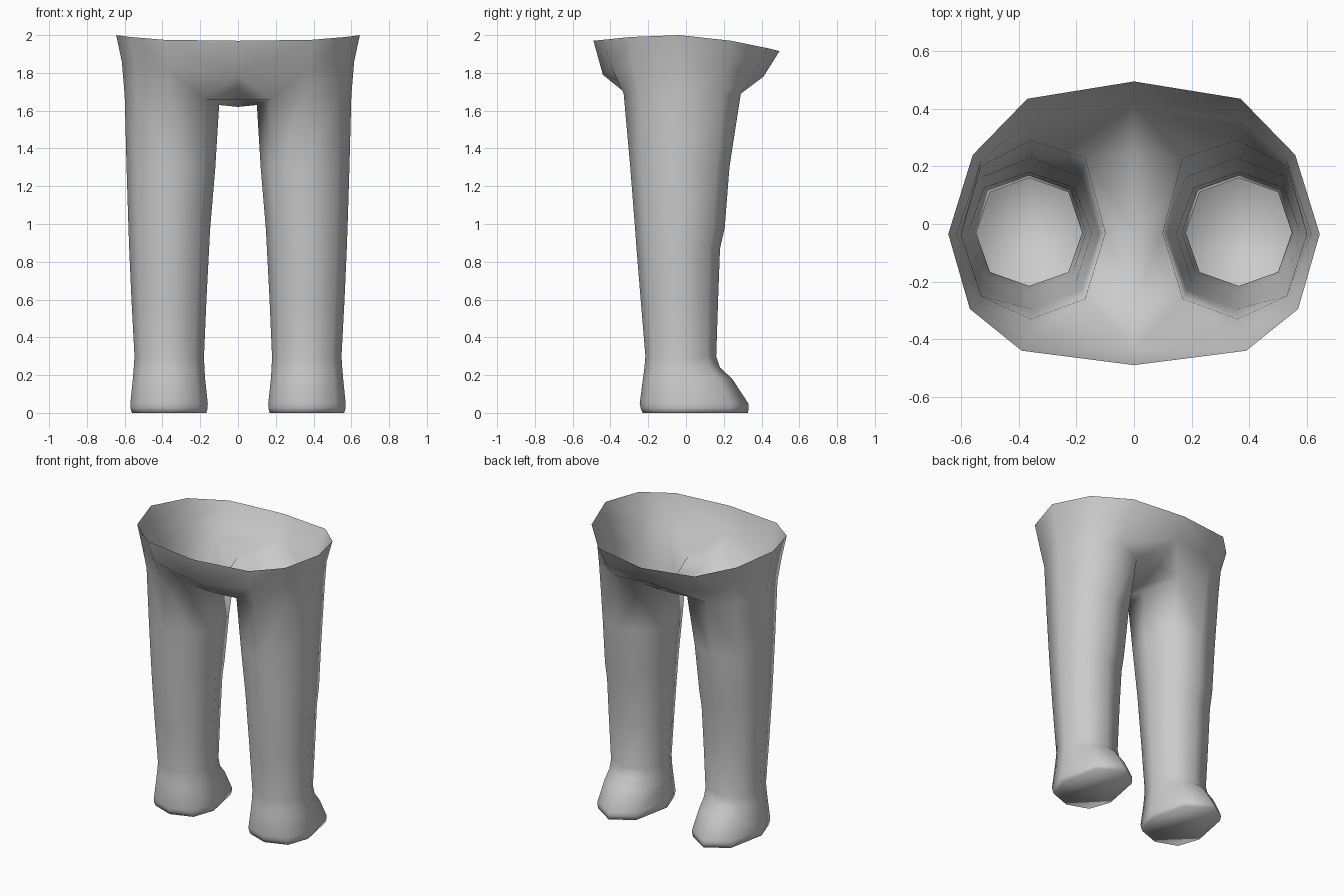
import bpy
import bmesh

cube = bpy.data.objects.get("Cube")
if cube:
    bpy.data.objects.remove(cube, do_unlink=True)

# Plain grey material
grey = bpy.data.materials.new("plain grey")
grey.use_nodes = True
colour = (0.6, 0.6, 0.6, 1)
grey.diffuse_color = colour
grey.node_tree.nodes["Principled BSDF"].inputs["Base Color"].default_value = colour

bm = bmesh.new()
MID_Y = -0.03
D = 0.74


def verts(points):
    return [bm.verts.new(p) for p in points]


def leg_ring(z, inner, outer, front, back):
    """Eight points: back, outer side, front, then inner side."""
    cx, rx = (inner + outer) / 2, (outer - inner) / 2
    steps = [(0, 1), (D, D), (1, 0), (D, -D), (0, -1), (-D, -D), (-1, 0), (-D, D)]
    return verts([(cx + rx * a, MID_Y + b * (back - MID_Y if b > 0 else MID_Y - front), z)
                  for a, b in steps])


def bridge(upper, lower, closed):
    n = len(upper)
    for i in range(n if closed else n - 1):
        j = (i + 1) % n
        bm.faces.new((upper[i], lower[i], lower[j], upper[j]))


# Waist opening and hip loop, from centre back round the side to centre front
waist = verts([(0, 0.495, 1.915), (0.37, 0.435, 1.93), (0.56, 0.24, 1.97), (0.645, -0.035, 2.0),
               (0.57, -0.295, 1.99), (0.39, -0.44, 1.975), (0, -0.49, 1.97)])
hip = verts([(0, 0.41, 1.78), (0.36, 0.36, 1.79), (0.53, 0.22, 1.83), (0.615, -0.035, 1.86),
             (0.54, -0.285, 1.84), (0.37, -0.39, 1.82), (0, -0.44, 1.79)])
bridge(waist, hip, False)

# Top of the leg, joined to the hip on its outer side
thigh = verts([(0.36, 0.29, 1.69), (0.53, 0.2, 1.69), (0.6, -0.035, 1.68), (0.53, -0.25, 1.68),
               (0.36, -0.33, 1.69), (0.17, -0.26, 1.66), (0.1, -0.03, 1.63), (0.17, 0.23, 1.66)])
bridge(hip[1:6], thigh[:5], False)

# Crotch strip between the legs
crotch = verts([(0, 0.25, 1.66), (0, -0.03, 1.62), (0, -0.28, 1.66)])
bridge([crotch[2], crotch[1], crotch[0]], thigh[5:8], False)
bm.faces.new((hip[5], thigh[4], thigh[5], hip[6]))
bm.faces.new((hip[6], thigh[5], crotch[2]))
bm.faces.new((hip[0], thigh[7], thigh[0], hip[1]))
bm.faces.new((hip[0], crotch[0], thigh[7]))

# Leg and foot loops: height, inner x, outer x, front y, back y
loops = [(1.3, 0.12, 0.59, -0.295, 0.23), (0.98, 0.147, 0.58, -0.27, 0.205),
         (0.87, 0.153, 0.576, -0.262, 0.18), (0.6, 0.167, 0.564, -0.24, 0.17),
         (0.3, 0.18, 0.548, -0.215, 0.16), (0.24, 0.178, 0.552, -0.22, 0.18),
         (0.18, 0.174, 0.557, -0.228, 0.245), (0.05, 0.16, 0.57, -0.245, 0.33),
         (0.025, 0.161, 0.569, -0.24, 0.332), (0, 0.167, 0.562, -0.23, 0.328)]
above = thigh
for loop in loops:
    below = leg_ring(*loop)
    bridge(above, below, True)
    above = below
bm.faces.new(above[::-1])

bmesh.ops.recalc_face_normals(bm, faces=bm.faces)
bm.faces.ensure_lookup_table()
sole = min(bm.faces, key=lambda f: f.calc_center_median().z)
if sole.normal.z > 0:
    bmesh.ops.reverse_faces(bm, faces=bm.faces)
for face in bm.faces:
    face.smooth = True

mesh = bpy.data.meshes.new("legs")
bm.to_mesh(mesh)
bm.free()
mesh.materials.append(grey)
legs = bpy.data.objects.new("legs", mesh)
bpy.context.collection.objects.link(legs)

# Other leg
mirror = legs.modifiers.new("Mirror", "MIRROR")
mirror.use_clip = True
mirror.merge_threshold = 0.001
